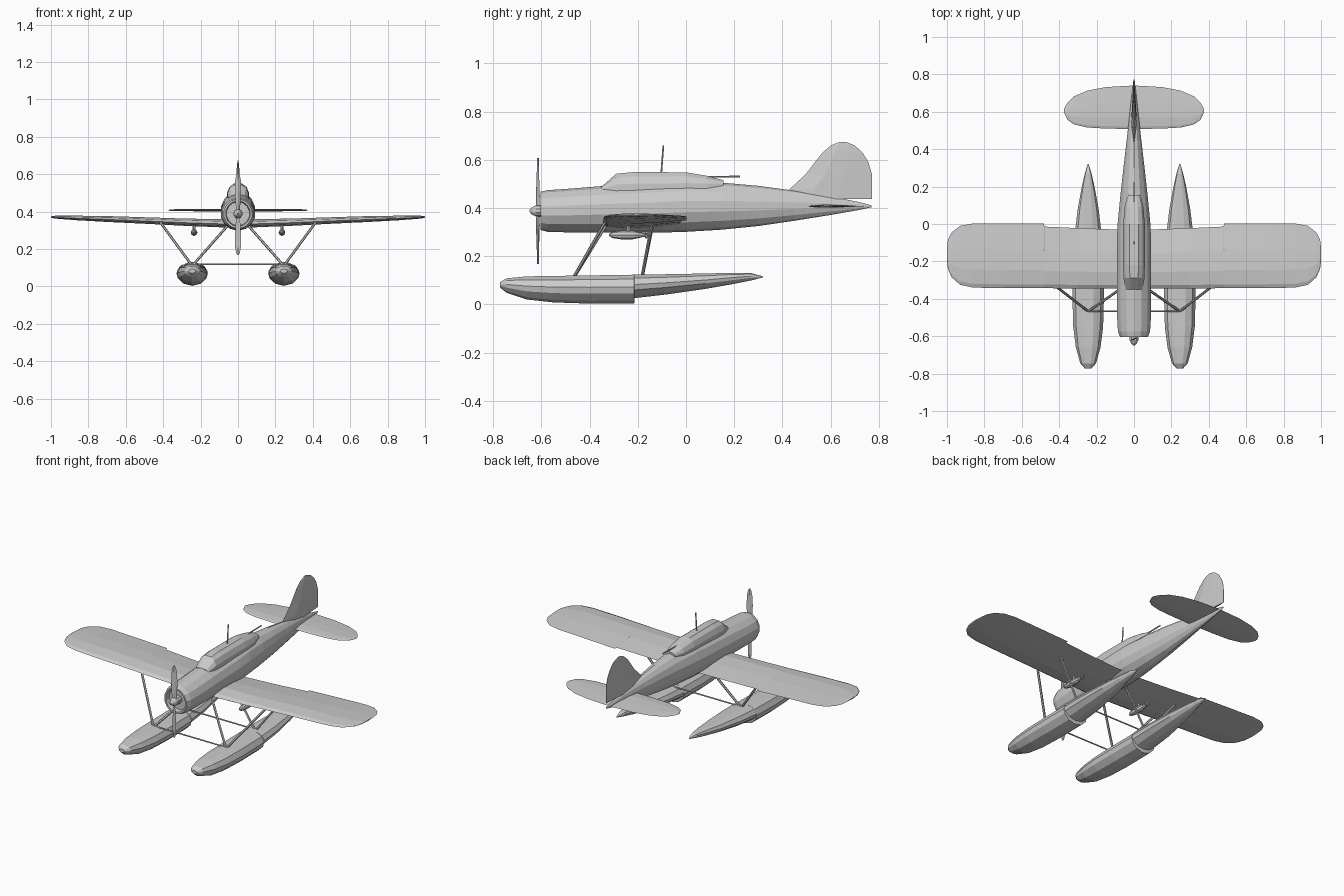
import bpy, math
from mathutils import Vector


def mesh(name, verts, faces):
    me = bpy.data.meshes.new(name)
    me.from_pydata([tuple(v) for v in verts], [], faces)
    me.update()
    ob = bpy.data.objects.new(name, me)
    bpy.context.collection.objects.link(ob)
    return ob


def loft(name, rings):
    """Skin a list of equal-length closed rings and cap both ends."""
    n = len(rings[0])
    verts = [p for r in rings for p in r]
    faces = [(i * n + j, i * n + (j + 1) % n, (i + 1) * n + (j + 1) % n, (i + 1) * n + j)
             for i in range(len(rings) - 1) for j in range(n)]
    faces += [tuple(range(n))[::-1], tuple(range(len(verts) - n, len(verts)))]
    ob = mesh(name, verts, faces)
    import bmesh
    bm = bmesh.new()
    bm.from_mesh(ob.data)
    bmesh.ops.recalc_face_normals(bm, faces=bm.faces)
    bm.to_mesh(ob.data)
    bm.free()
    return ob


def oval(y, w, z0, z1, n=14, x=0):
    c, h = (z0 + z1) / 2, (z1 - z0) / 2
    return [(x + w * math.sin(2 * math.pi * k / n), y, c + h * math.cos(2 * math.pi * k / n))
            for k in range(n)]


def rod(name, a, b, r, n=6):
    a, b = Vector(a), Vector(b)
    q = (b - a).to_track_quat('Z', 'Y')
    off = [q @ Vector((r * math.cos(2 * math.pi * k / n), r * math.sin(2 * math.pi * k / n), 0))
           for k in range(n)]
    return loft(name, [[a + o for o in off], [b + o for o in off]])


AIRFOIL = [(0, 0), (.06, .55), (.28, 1), (.6, .75), (1, 0), (.6, -.55), (.28, -.75), (.06, -.45)]


def airfoil(x, le, te, z, t):
    return [(x, le + (te - le) * u, z + t * v) for u, v in AIRFOIL]


def surface(name, half):
    rows = [(-x, *r) for x, *r in reversed(half)] + half
    return loft(name, [airfoil(*r) for r in rows])


# fuselage with recessed cowling mouth
loft("fuselage", [oval(*s) for s in [
    (-.575, .062, .325, .452), (-.605, .066, .32, .457), (-.605, .076, .309, .467),
    (-.575, .088, .301, .474), (-.5, .093, .299, .479), (-.36, .094, .298, .49),
    (-.1, .094, .298, .505), (0, .09, .301, .51), (.15, .075, .31, .505),
    (.3, .058, .325, .492), (.45, .04, .347, .472), (.6, .023, .371, .449),
    (.72, .009, .392, .424), (.77, .003, .403, .411)]])


# canopy with angular cross-section
def canopy_ring(y, w, base, top):
    m = base + (top - base) * .5
    return [(-w, y, base), (-w, y, m), (-w * .78, y, base + (top - base) * .82), (-w * .4, y, top),
            (w * .4, y, top), (w * .78, y, base + (top - base) * .82), (w, y, m), (w, y, base)]


loft("canopy", [canopy_ring(*s) for s in [
    (-.35, .044, .468, .489), (-.29, .056, .452, .542), (-.22, .058, .452, .549),
    (0, .058, .458, .548), (.09, .05, .468, .533), (.155, .034, .485, .515)]])

# wing and tailplane
surface("wing", [
    (.08, -.345, -.03, .334, .025), (.3, -.345, -.022, .341, .022), (.479, -.343, -.014, .349, .02),
    (.481, -.343, .003, .349, .02), (.7, -.343, .003, .358, .018), (.86, -.34, .003, .364, .014),
    (.93, -.325, -.01, .367, .011), (.975, -.285, -.045, .369, .009),
    (.995, -.24, -.085, .37, .006), (1, -.2, -.13, .37, .003)])
surface("tailplane", [
    (.01, .508, .74, .407, .008), (.15, .51, .732, .407, .008), (.25, .516, .713, .407, .007),
    (.32, .532, .683, .407, .006), (.355, .557, .65, .407, .005), (.373, .595, .618, .407, .002)])

# fin and rudder, stacked airfoil rows
loft("fin", [[(t * v, a + (b - a) * u, z) for u, v in
              [(0, 0), (.3, 1), (.6, .8), (1, .1), (1, -.1), (.6, -.8), (.3, -1)]]
             for z, a, b, t in [
    (.438, .42, .772, .014), (.478, .43, .772, .013), (.54, .497, .772, .011),
    (.59, .535, .757, .009), (.63, .567, .733, .007), (.66, .602, .7, .004), (.674, .637, .664, .002)]])


# floats: chined hull with a step
def hull_ring(x, y, w, z0, z1):
    h = z1 - z0
    pts = [(0, 0), (.55, .1), (.92, .35), (1, .58), (.8, .85), (.35, 1)]
    right = [(x + w * u, y, z0 + h * v) for u, v in pts]
    left = [(x - w * u, y, z0 + h * v) for u, v in reversed(pts[1:])]
    return right + left


HULL = [(-.772, .018, .07, .092), (-.745, .042, .048, .108), (-.66, .066, .02, .116),
        (-.55, .08, .008, .118), (-.4, .084, .003, .12), (-.215, .082, .004, .123),
        (-.213, .082, .026, .123), (-.08, .075, .041, .125), (.08, .056, .064, .128),
        (.2, .034, .085, .131), (.27, .018, .099, .13), (.32, .003, .112, .116)]

for side, s in (("left", -1), ("right", 1)):
    fx = s * .245
    loft(side + "_float", [hull_ring(fx, *r) for r in HULL])
    # V struts from each float to wing and fuselage
    for place, y0, y1 in (("front", -.467, -.335), ("rear", -.183, -.14)):
        foot = (fx, y0, .11)
        rod(f"{side}_{place}_outer_strut", foot, (s * .415, y1, .342), .007)
        rod(f"{side}_{place}_inner_strut", foot, (s * .055, y1, .325), .007)
    # underwing store with tail fins and rack
    bx = s * .235
    loft(side + "_store", [oval(y, r, .288 - r, .288 + r, 8, bx) for y, r in [
        (-.32, .004), (-.305, .013), (-.27, .018), (-.22, .018), (-.175, .008), (-.155, .005)]])
    rod(side + "_store_rack", (bx, -.24, .295), (bx, -.24, .335), .008)
    for k in range(2):
        a = math.pi / 4 + k * math.pi / 2
        dx, dz = .016 * math.cos(a), .016 * math.sin(a)
        rod(f"{side}_store_fin_{k}", (bx - dx, -.165, .288 - dz), (bx + dx, -.165, .288 + dz), .006)

# spreader bars between the floats
for place, y in (("front", -.467), ("rear", -.183)):
    rod(place + "_spreader_bar", (-.245, y, .118), (.245, y, .118), .004)

# propeller and spinner
loft("spinner", [oval(y, r, .388 - r, .388 + r, 10) for y, r in [
    (-.65, .004), (-.64, .015), (-.622, .024), (-.6, .025), (-.57, .025)]])
for side, s in (("upper", 1), ("lower", -1)):
    loft(side + "_blade", [[(-w, -.615 - s * t, .388 + s * d), (0, -.615 - .004, .388 + s * d),
                            (w, -.615 + s * t, .388 + s * d), (0, -.615 + .004, .388 + s * d)]
                           for d, w, t in [(.01, .009, .006), (.06, .013, .008), (.12, .017, .006),
                                           (.18, .015, .004), (.21, .009, .002), (.22, .003, .001)]])

# aerial mast and rear gun
rod("aerial_mast", (0, -.103, .54), (0, -.094, .66), .004)
rod("rear_gun", (0, .08, .529), (0, .225, .531), .004)
